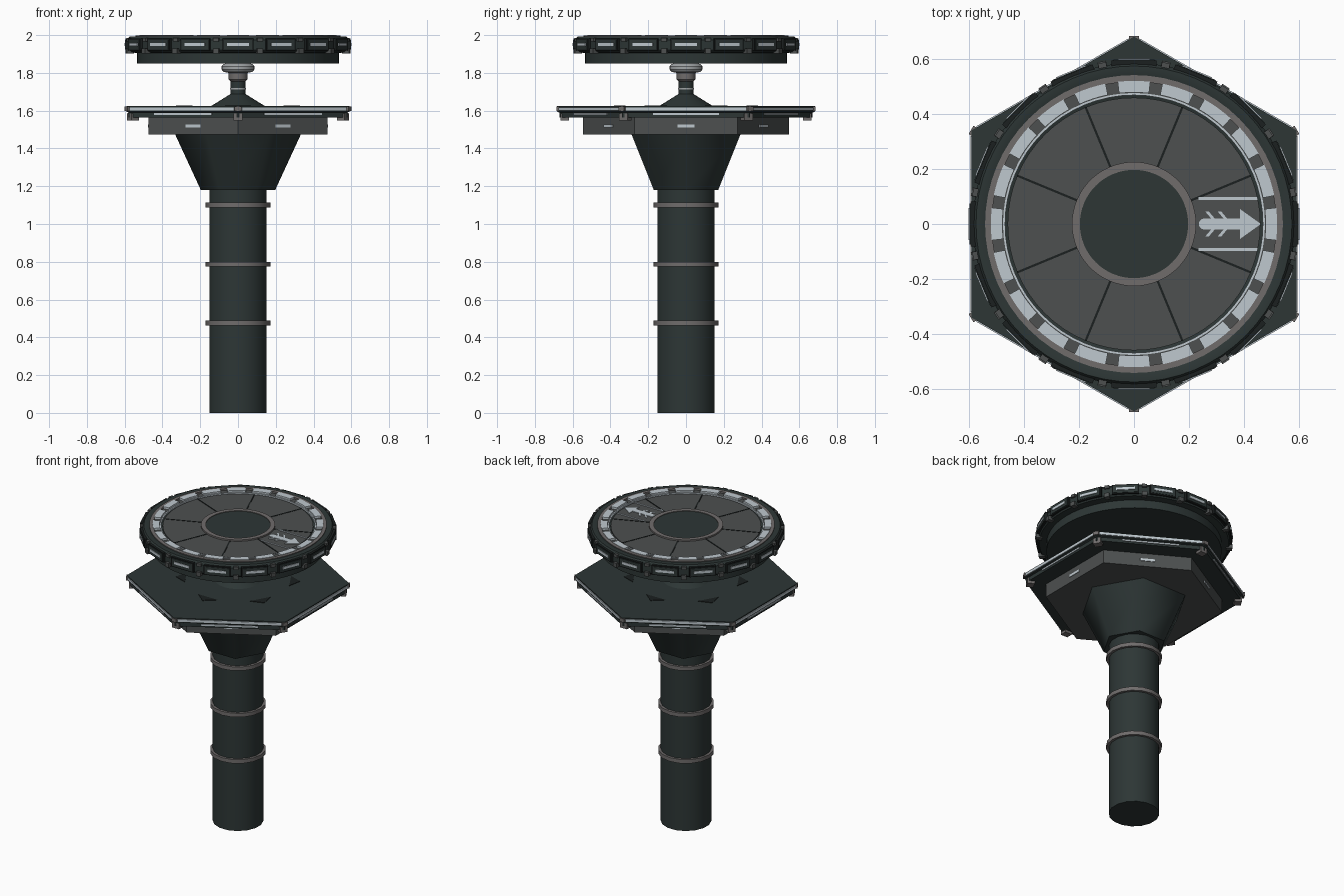
import bpy, bmesh, math
from mathutils import Matrix, Vector

if "Cube" in bpy.data.objects:
    bpy.data.objects.remove(bpy.data.objects["Cube"])

PI = math.pi


def material(name, rgb):
    m = bpy.data.materials.new(name)
    m.diffuse_color = (*rgb, 1)
    m.use_nodes = True
    m.node_tree.nodes["Principled BSDF"].inputs["Base Color"].default_value = m.diffuse_color
    return m


DARK = material("dark slate", (0.026, 0.037, 0.036))
BLACK = material("near black", (0.011, 0.014, 0.014))
GREY = material("panel grey", (0.074, 0.08, 0.08))
WARM = material("warm grey", (0.16, 0.15, 0.148))
STEEL = material("steel", (0.36, 0.38, 0.39))
LIGHT = material("pale light", (0.52, 0.58, 0.62))


def finish(name, bm, mat, smooth=None):
    bmesh.ops.recalc_face_normals(bm, faces=bm.faces[:])
    me = bpy.data.meshes.new(name)
    bm.to_mesh(me)
    bm.free()
    me.materials.append(mat)
    ob = bpy.data.objects.new(name, me)
    bpy.context.collection.objects.link(ob)
    if smooth:
        bpy.ops.object.select_all(action='DESELECT')
        ob.select_set(True)
        bpy.context.view_layer.objects.active = ob
        bpy.ops.object.shade_smooth_by_angle(angle=math.radians(smooth))
    return ob


def lathe(name, profile, n, mat, start=0.0, closed=False, smooth=35):
    """Turn (radius, z) points round z; cap the ends unless the profile is closed."""
    bm = bmesh.new()
    rows = [[bm.verts.new((r * math.cos(start + 2 * PI * i / n),
                           r * math.sin(start + 2 * PI * i / n), z)) for i in range(n)]
            for r, z in profile]
    pairs = list(zip(rows, rows[1:]))
    if closed:
        pairs.append((rows[-1], rows[0]))
    else:
        bm.faces.new(rows[0])
        bm.faces.new(rows[-1])
    for a, b in pairs:
        for i in range(n):
            j = (i + 1) % n
            bm.faces.new((a[i], a[j], b[j], b[i]))
    return finish(name, bm, mat, smooth)


def ring(name, r0, r1, z0, z1, mat, n=64):
    return lathe(name, [(r0, z0), (r1, z0), (r1, z1), (r0, z1)], n, mat, closed=True)


def boxes(name, angles, r0, r1, width, z0, z1, mat):
    """One box per angle, reaching from radius r0 to r1."""
    bm = bmesh.new()
    for a in angles:
        m = (Matrix.Rotation(a, 4, 'Z')
             @ Matrix.Translation(((r0 + r1) / 2, 0, (z0 + z1) / 2))
             @ Matrix.Diagonal((r1 - r0, width, z1 - z0, 1)))
        bmesh.ops.create_cube(bm, size=1, matrix=m)
    return finish(name, bm, mat)


def plates(name, outlines, z0, z1, mat):
    """Extrude flat outlines upwards."""
    bm = bmesh.new()
    for pts in outlines:
        low = [bm.verts.new((x, y, z0)) for x, y in pts]
        top = [bm.verts.new((x, y, z1)) for x, y in pts]
        bm.faces.new(low)
        bm.faces.new(top)
        for i in range(len(pts)):
            j = (i + 1) % len(pts)
            bm.faces.new((low[i], low[j], top[j], top[i]))
    return finish(name, bm, mat)


def turned(pts, a):
    return [(x * math.cos(a) - y * math.sin(a), x * math.sin(a) + y * math.cos(a)) for x, y in pts]


def steps(n, offset=0.0):
    return [offset + 2 * PI * i / n for i in range(n)]


FLATS = steps(6)              # directions of the platform sides
CORNERS = steps(6, PI / 6)    # directions of the platform corners
C30 = math.cos(PI / 6)

# Column with its three bands
lathe("column", [(0.155, 0), (0.155, 1.2)], 16, DARK, PI / 16)
for k, z in enumerate((0.475, 0.787, 1.1)):
    ring("column_band_%d" % k, 0.145, 0.171, z - 0.013, z + 0.013, WARM, 16)

# Six-sided flare under the platform
lathe("flared_collar", [(0.197, 1.18), (0.333, 1.475)], 6, DARK, smooth=65)

# Platform housing with a small lamp on each side
lathe("housing", [(0.546, 1.475), (0.546, 1.57)], 6, GREY, PI / 6)
boxes("housing_lamps", FLATS, 0.46, 0.477, 0.09, 1.512, 1.528, LIGHT)

# Platform slab and edge trim
lathe("platform", [(0.67, 1.565), (0.67, 1.59), (0.682, 1.595), (0.682, 1.625)], 6, DARK, PI / 6)
boxes("edge_light_strips", FLATS, 0.585, 0.595, 0.64, 1.602, 1.618, LIGHT)
boxes("lower_light_strips", FLATS, 0.575, 0.586, 0.35, 1.577, 1.587, LIGHT)
boxes("corner_brackets", CORNERS, 0.655, 0.685, 0.035, 1.598, 1.622, WARM)
boxes("corner_feet", CORNERS, 0.62, 0.665, 0.05, 1.548, 1.585, WARM)
triangle = [(0.32, -0.07), (0.38, 0), (0.32, 0.07)]
plates("platform_marks", [turned(triangle, a) for a in CORNERS], 1.62, 1.628, BLACK)

# Neck between platform and disc
lathe("neck_cone", [(0.15, 1.62), (0.13, 1.632), (0.04, 1.688), (0.04, 1.77)], 24, DARK)
ring("neck_band", 0.03, 0.043, 1.711, 1.721, STEEL, 24)
lathe("neck_joint", [(0.04, 1.755), (0.05, 1.765), (0.05, 1.81)], 24, WARM)
lathe("neck_flange", [(0.05, 1.8), (0.078, 1.806), (0.087, 1.818), (0.087, 1.835), (0.078, 1.845),
                      (0.05, 1.855)], 24, STEEL)

# Disc body
lathe("disc_body", [(0.535, 1.85), (0.535, 1.905), (0.578, 1.91), (0.587, 1.92), (0.587, 1.975),
                    (0.575, 1.992), (0.54, 1.992), (0.52, 1.98)], 64, DARK)

# Rim panels, lamps and studs
panels = steps(16)
boxes("rim_panels", panels, 0.57, 0.595, 0.165, 1.918, 1.982, BLACK)
boxes("rim_panel_faces", panels, 0.58, 0.598, 0.15, 1.925, 1.975, DARK)
boxes("rim_lamps", panels, 0.585, 0.602, 0.115, 1.942, 1.958, LIGHT)
boxes("rim_studs", steps(16, PI / 16), 0.565, 0.603, 0.032, 1.902, 1.93, GREY)
boxes("rim_stud_caps", steps(16, PI / 16), 0.57, 0.598, 0.03, 1.965, 1.985, GREY)

# Top deck rings
ring("outer_trim", 0.518, 0.542, 1.97, 1.997, WARM)
ring("lamp_track", 0.476, 0.52, 1.97, 1.986, GREY)
ring("inner_line", 0.469, 0.477, 1.97, 1.99, LIGHT)
lathe("deck", [(0.46, 1.97), (0.46, 1.986)], 64, GREY)
ring("hub_trim", 0.197, 0.226, 1.975, 1.996, WARM)
lathe("hub", [(0.198, 1.975), (0.198, 1.992)], 48, DARK)


# Dashes of light round the track
def arc_block(a, half, r0, r1, n=4):
    ts = [a - half + 2 * half * i / n for i in range(n + 1)]
    return ([(r1 * math.cos(t), r1 * math.sin(t)) for t in ts]
            + [(r0 * math.cos(t), r0 * math.sin(t)) for t in reversed(ts)])


plates("track_lamps", [arc_block(a, 0.114, 0.479, 0.521) for a in steps(20)], 1.98, 2.0, LIGHT)

# Seams between deck segments
boxes("deck_seams", steps(8, PI / 8), 0.222, 0.46, 0.008, 1.98, 1.988, BLACK)

# Arrow, feathers and guide lines
rect = lambda x0, x1, y0, y1: [(x0, y0), (x1, y0), (x1, y1), (x0, y1)]
tail = [(0.256 + 0.02 * math.cos(t), 0.02 * math.sin(t)) for t in
        [PI / 2 + PI * i / 8 for i in range(9)]]
arrow = tail + [(0.385, -0.02), (0.385, -0.055), (0.462, 0), (0.385, 0.055), (0.385, 0.02)]
plates("arrow", [arrow], 1.982, 1.99, LIGHT)
feather = [(0.285, 0.015), (0.298, 0.015), (0.272, 0.046), (0.259, 0.046)]
feathers = [[(x + d, s * y) for x, y in feather] for d in (0.0, 0.045) for s in (1, -1)]
plates("arrow_feathers", feathers, 1.982, 1.9895, LIGHT)
plates("guide_lines", [rect(0.235, 0.45, s * 0.093 - 0.005, s * 0.093 + 0.005) for s in (1, -1)],
       1.982, 1.99, LIGHT)
